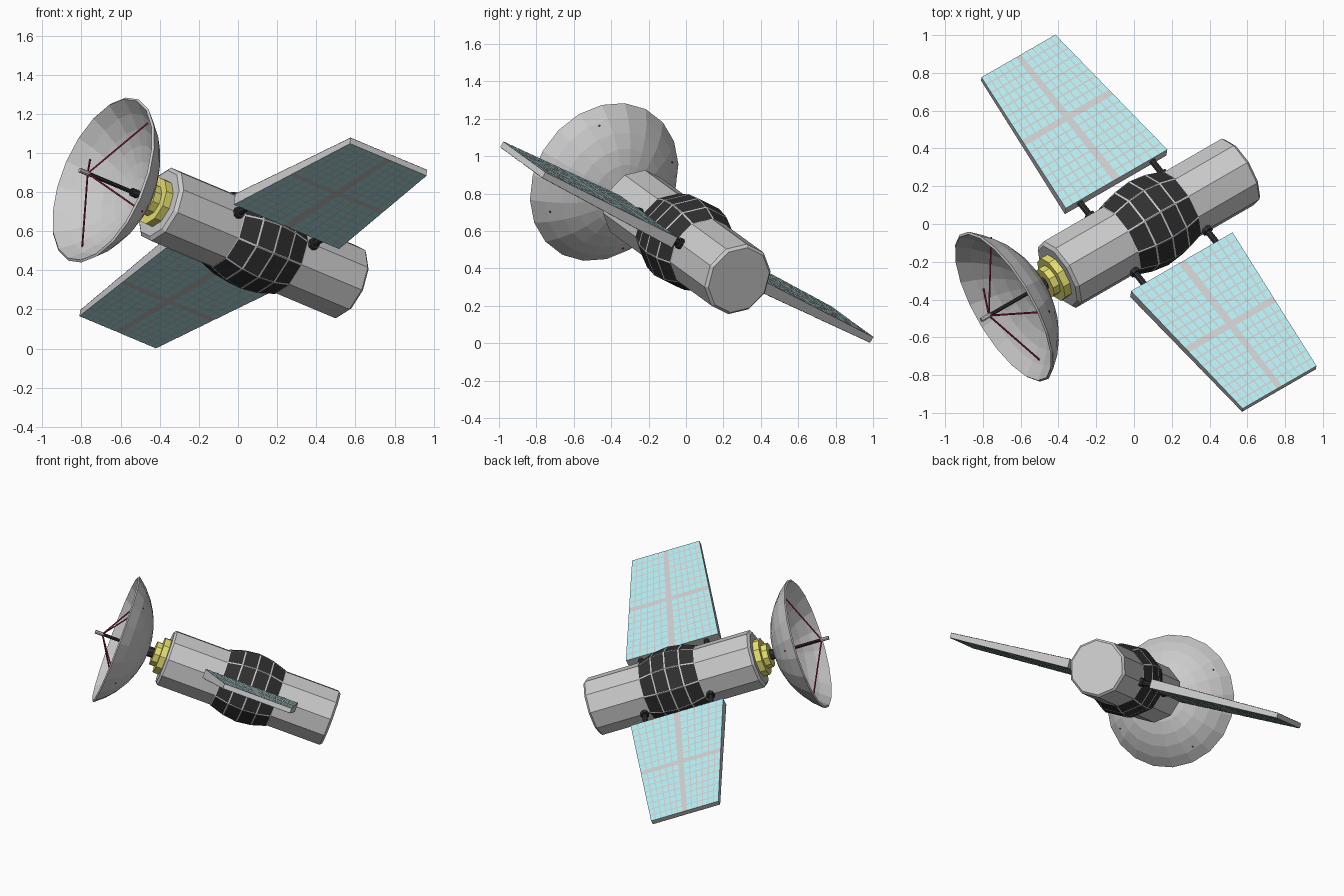
import bpy, bmesh, math
from mathutils import Vector, Matrix

if "Cube" in bpy.data.objects:
    bpy.data.objects.remove(bpy.data.objects["Cube"])

# Satellite frame: local z = body axis (towards the tail), local x = wing direction
a, t, w = math.radians(30), math.radians(20), math.radians(-23)
axis = Vector((math.cos(a) * math.cos(t), math.sin(a) * math.cos(t), -math.sin(t)))
side = Vector((-math.sin(a), math.cos(a), 0))
wing = side * math.cos(w) + side.cross(axis) * -math.sin(w)
if wing.z > 0:
    wing = side * math.cos(w) - side.cross(axis) * -math.sin(w)
FRAME = Matrix((wing, axis.cross(wing), axis)).transposed().to_4x4()
FRAME.translation = (0.078, 0.004, 0.54)


def material(name, color):
    m = bpy.data.materials.new(name)
    m.diffuse_color = (*color, 1)
    m.use_nodes = True
    m.node_tree.nodes["Principled BSDF"].inputs["Base Color"].default_value = m.diffuse_color
    return m


DARK = material("dark", (0.03, 0.03, 0.03))
YELLOW = material("yellow", (0.80, 0.75, 0.16))
CYAN = material("cyan", (0.45, 0.84, 0.88))
RED = material("red", (0.40, 0.02, 0.07))
GREY = material("grey", (0.6, 0.6, 0.6))


def finish(name, bm, mats=(), turn=0.0, normals=True):
    if normals:
        bmesh.ops.recalc_face_normals(bm, faces=bm.faces)
    mesh = bpy.data.meshes.new(name)
    bm.to_mesh(mesh)
    bm.free()
    for m in mats:
        mesh.materials.append(m)
    ob = bpy.data.objects.new(name, mesh)
    ob.matrix_world = FRAME @ Matrix.Rotation(turn, 4, 'Z')
    bpy.context.collection.objects.link(ob)
    return ob


def lathe(profile, n):
    """Revolve (radius, z) points around the body axis."""
    bm = bmesh.new()
    rings = [[bm.verts.new((r * math.cos(k * math.tau / n), r * math.sin(k * math.tau / n), z))
              for k in range(n)] for r, z in profile]
    for r0, r1 in zip(rings, rings[1:]):
        for k in range(n):
            j = (k + 1) % n
            bm.faces.new((r0[k], r0[j], r1[j], r1[k]))
    bmesh.ops.remove_doubles(bm, verts=bm.verts, dist=1e-5)
    return bm


def rod(bm, p, q, r, n=8):
    p, q = Vector(p), Vector(q)
    mat = Matrix.Translation((p + q) / 2) @ (q - p).to_track_quat('Z', 'Y').to_matrix().to_4x4()
    bmesh.ops.create_cone(bm, cap_ends=True, segments=n, radius1=r, radius2=r,
                          depth=(q - p).length, matrix=mat)


# Body: ten-sided tube with slightly chamfered ends
finish("body", lathe([(0, -.593), (.18, -.593), (.2, -.578), (.2, .578), (.185, .593), (0, .593)], 10))

# Bulged middle: dark tiles set in a grey frame
bm = lathe([(.205, -.2), (.237, -.1), (.25, 0), (.237, .1), (.205, .2)], 10)
bmesh.ops.recalc_face_normals(bm, faces=bm.faces)
tiles = list(bm.faces)
bmesh.ops.inset_individual(bm, faces=tiles, thickness=.007, depth=0)
for f in tiles:
    f.material_index = 1
finish("tiled_bulge", bm, (GREY, DARK), normals=False)

# Yellow stepped mount and dark stem behind the dish
finish("dish_mount", lathe([(0, -.59), (.128, -.59), (.128, -.635), (.085, -.635),
                            (.085, -.675), (0, -.675)], 10), (YELLOW,))
bm = bmesh.new()
rod(bm, (0, 0, -.67), (0, 0, -.72), .035)
finish("dish_stem", bm, (DARK,))

# Dish: spherical cap with wall thickness
RHO, CENTRE, CAP = .555, -1.265, math.asin(.45 / .555)
arc = [CAP * i / 6 for i in range(7)]
inner = [((RHO - .014) * math.sin(x), CENTRE + (RHO - .014) * math.cos(x)) for x in arc]
outer = [(RHO * math.sin(x), CENTRE + RHO * math.cos(x)) for x in arc]
finish("dish", lathe(inner + outer[::-1], 20))

# Feed post with a thicker foot, and its grey tip
bm = bmesh.new()
rod(bm, (0, 0, -.70), (0, 0, -1.04), .011)
rod(bm, (0, 0, -.70), (0, 0, -.765), .022)
finish("feed_post", bm, (DARK,))
bm = bmesh.new()
rod(bm, (0, 0, -1.03), (0, 0, -1.09), .013)
finish("feed_tip", bm)

# Four red stays from the feed to the dish
bm = bmesh.new()
for k in range(4):
    ang = math.radians(45 + 90 * k)
    rod(bm, (0, 0, -1.04), (.38 * math.cos(ang), .38 * math.sin(ang), -.86), .005, 6)
finish("feed_stays", bm, (RED,))


# Wings: tapered slabs with solar cells on both faces
def wing_point(u, v, s, lift=0.0):
    """u 0..1 from root to tip, v -1..1 across, s = -1/1 face."""
    return (.30 + .90 * u, s * (.031 - .014 * u + lift), v * (.33 - .09 * u))


def spans(n, gap, mid):
    """n cells over 0..1 with thin gaps and a wide middle band."""
    half = n // 2
    step = (.5 - mid / 2 + gap) / half
    left = [(i * step, (i + 1) * step - gap) for i in range(half)]
    return left + [(1 - e, 1 - b) for b, e in reversed(left)]


for label, turn in (("far", 0), ("near", math.pi)):
    bm = bmesh.new()
    c = [bm.verts.new(wing_point(u, v, s)) for u in (0, 1) for v in (-1, 1) for s in (-1, 1)]
    for f in ((0, 1, 3, 2), (4, 5, 7, 6), (0, 1, 5, 4), (2, 3, 7, 6), (0, 2, 6, 4), (1, 3, 7, 5)):
        bm.faces.new([c[i] for i in f])
    finish(label + "_wing_slab", bm, turn=turn)

    bm = bmesh.new()
    for s in (-1, 1):
        for u0, u1 in spans(16, .010, .042):
            for v0, v1 in spans(12, .014, .07):
                q = [(u0, v0), (u0, v1), (u1, v1), (u1, v0)]
                bm.faces.new([bm.verts.new(wing_point(u, 2 * v - 1, s, .0015)) for u, v in q[::s]])
    finish(label + "_wing_cells", bm, (CYAN,), turn, normals=False)

    # Two dark struts with collars at the body
    bm = bmesh.new()
    for z in (-.235, .235):
        rod(bm, (.17, 0, z), (.33, 0, z), .018)
        rod(bm, (.18, 0, z), (.215, 0, z), .03)
    finish(label + "_wing_struts", bm, (DARK,), turn)
